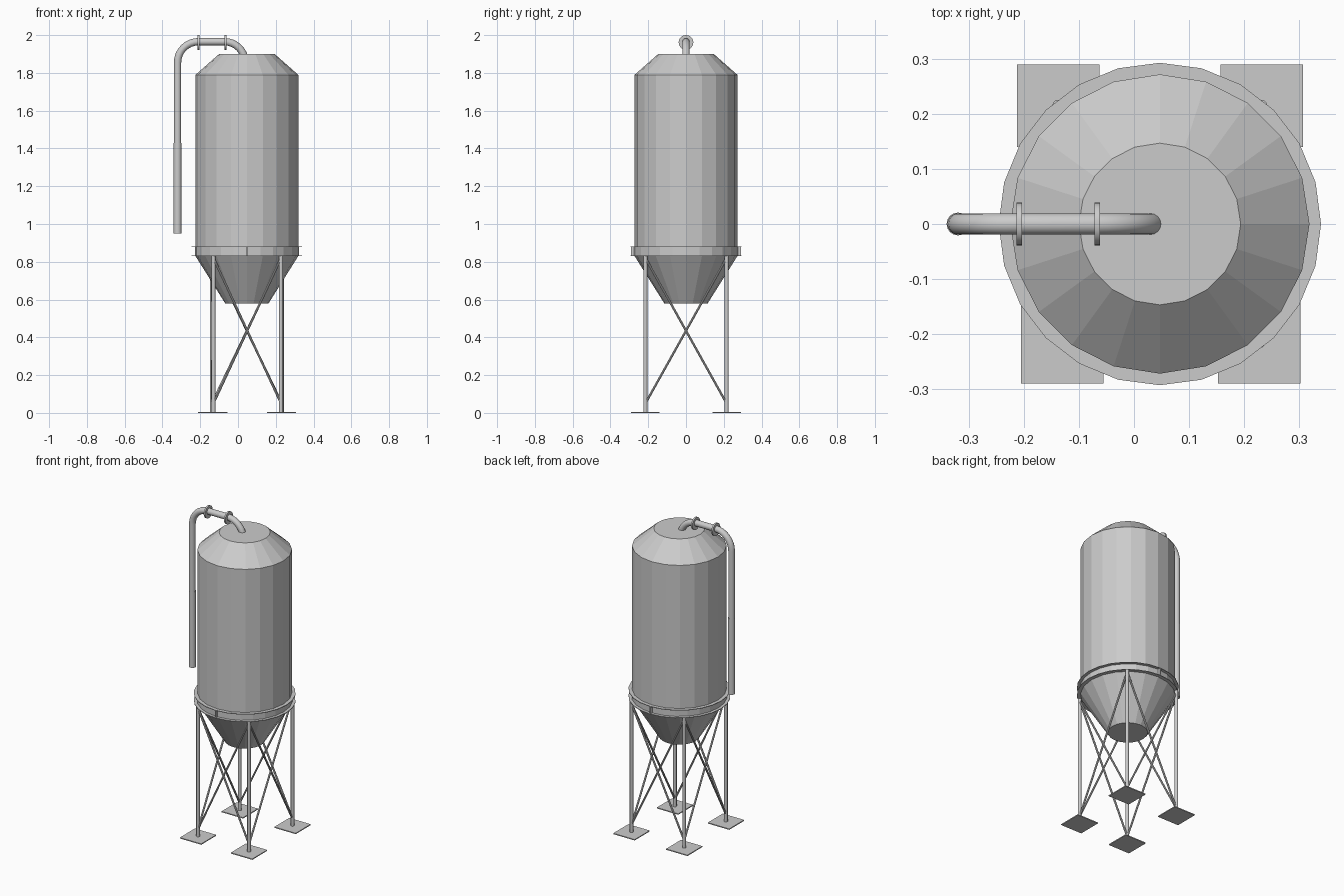
import bpy, bmesh
from math import sin, cos, pi
from mathutils import Vector

if "Cube" in bpy.data.objects:
    bpy.data.objects.remove(bpy.data.objects["Cube"])

CX = 0.047  # silo axis


def add_object(name, bm):
    bmesh.ops.recalc_face_normals(bm, faces=bm.faces)
    me = bpy.data.meshes.new(name)
    bm.to_mesh(me)
    bm.free()
    ob = bpy.data.objects.new(name, me)
    bpy.context.collection.objects.link(ob)
    return ob


def lathe(name, profile, sides, closed=False):
    """Revolve (radius, z) points about the silo axis; open profiles get end caps."""
    bm = bmesh.new()
    rings = [[bm.verts.new((CX + r * cos(2 * pi * i / sides), r * sin(2 * pi * i / sides), z))
              for i in range(sides)] for r, z in profile]
    pairs = list(zip(rings, rings[1:]))
    if closed:
        pairs.append((rings[-1], rings[0]))
    else:
        bm.faces.new(rings[0])
        bm.faces.new(rings[-1])
    for a, b in pairs:
        for i in range(sides):
            j = (i + 1) % sides
            bm.faces.new((a[i], a[j], b[j], b[i]))
    return add_object(name, bm)


def box(name, center, size):
    bm = bmesh.new()
    bmesh.ops.create_cube(bm, size=1)
    for v in bm.verts:
        v.co = Vector(center) + v.co * Vector(size)
    return add_object(name, bm)


def smooth(ob):
    for o in bpy.context.selected_objects:
        o.select_set(False)
    ob.select_set(True)
    bpy.context.view_layer.objects.active = ob
    bpy.ops.object.shade_smooth_by_angle(angle=0.7)


def rod(name, a, b, r, sides=12):
    a, b = Vector(a), Vector(b)
    d = b - a
    bm = bmesh.new()
    bmesh.ops.create_cone(bm, cap_ends=True, segments=sides, radius1=r, radius2=r, depth=d.length)
    rot = d.to_track_quat('Z', 'Y')
    for v in bm.verts:
        v.co = rot @ v.co + (a + b) / 2
    ob = add_object(name, bm)
    smooth(ob)
    return ob


# Tank: hopper, body and roof
lathe("tank", [(0.115, 0.58), (0.272, 0.83), (0.272, 1.79), (0.147, 1.90)], 20)

# Channel-section support ring with splice plates front and back
lathe("support_ring", [(0.268, 0.830), (0.293, 0.830), (0.293, 0.834), (0.275, 0.834),
                       (0.275, 0.878), (0.293, 0.878), (0.293, 0.882), (0.268, 0.882)], 24, True)
for s, side in ((-1, "front"), (1, "back")):
    box(side + "_splice_plate", (CX, s * 0.279, 0.856), (0.006, 0.026, 0.05))

# Legs on square feet
feet = [(-0.130, -0.215), (0.228, -0.215), (0.232, 0.215), (-0.138, 0.215)]
for i, (x, y) in enumerate(feet):
    box(f"foot_plate_{i}", (x, y, 0.003), (0.15, 0.15, 0.006))
    rod(f"leg_{i}", (x, y, 0.003), (x, y, 0.832), 0.0105)

# Crossed braces on all four sides
for i in range(4):
    a, b = feet[i], feet[(i + 1) % 4]
    rod(f"brace_{i}_a", (*a, 0.05), (*b, 0.82), 0.006, 8)
    rod(f"brace_{i}_b", (*b, 0.05), (*a, 0.82), 0.006, 8)

# Fill pipe: vertical run, elbow, horizontal run, elbow into the roof
PX, PZ, R, EX = -0.32, 1.965, 0.11, 0.038
path = [(PX, 0.96)]
path += [(PX + R - R * cos(k * pi / 16), PZ - R + R * sin(k * pi / 16)) for k in range(9)]
path += [(EX - R + R * sin(k * pi / 16), PZ - R + R * cos(k * pi / 16)) for k in range(8)]
bm = bmesh.new()
loops = []
for k, (x, z) in enumerate(path):
    p, q = path[max(k - 1, 0)], path[min(k + 1, len(path) - 1)]
    t = Vector((q[0] - p[0], 0, q[1] - p[1])).normalized()
    n = Vector((-t.z, 0, t.x))
    loops.append([bm.verts.new(Vector((x, 0, z)) + 0.0195 * (cos(a) * n + sin(a) * Vector((0, 1, 0))))
                  for a in (2 * pi * i / 16 for i in range(16))])
for a, b in zip(loops, loops[1:]):
    for i in range(16):
        j = (i + 1) % 16
        bm.faces.new((a[i], a[j], b[j], b[i]))
bm.faces.new(loops[0])
bm.faces.new(loops[-1])
smooth(add_object("fill_pipe", bm))

# Lower pipe sleeve and the two pipe flanges
rod("pipe_sleeve", (PX, 0, 0.95), (PX, 0, 1.43), 0.0208, 16)
for i, x in enumerate((-0.209, -0.067)):
    rod(f"pipe_flange_{i}", (x - 0.005, 0, 1.961), (x + 0.005, 0, 1.961), 0.039, 20)
